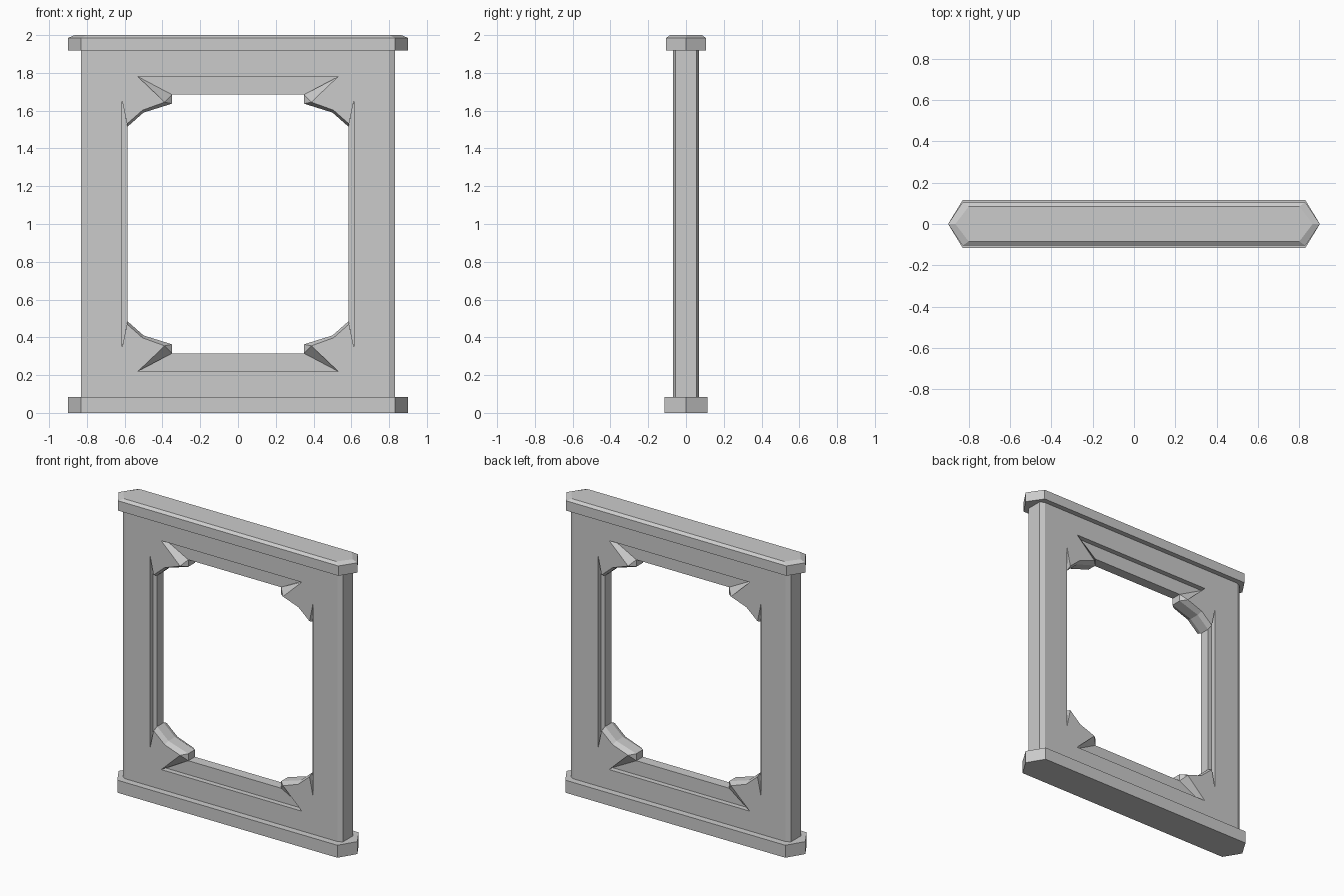
import bpy
import bmesh

cube = bpy.data.objects.get("Cube")
if cube:
    bpy.data.objects.remove(cube)

stone = bpy.data.materials.new("pale_grey_stone")
stone.use_nodes = True
GREY = (0.6, 0.6, 0.6, 1)
stone.diffuse_color = GREY
stone.node_tree.nodes["Principled BSDF"].inputs["Base Color"].default_value = GREY


def finish(name, bm):
    bmesh.ops.recalc_face_normals(bm, faces=bm.faces[:])
    mesh = bpy.data.meshes.new(name)
    bm.to_mesh(mesh)
    bm.free()
    mesh.materials.append(stone)
    bpy.context.collection.objects.link(bpy.data.objects.new(name, mesh))


def bridge(bm, a, b):
    """Join two equal closed rings of vertices, skipping repeated ones."""
    for i in range(len(a)):
        j = (i + 1) % len(a)
        corners = list(dict.fromkeys([a[i], a[j], b[j], b[i]]))
        if len(corners) > 2:
            bm.faces.new(corners)


# Pointed slabs: rings are (tip x, shoulder x, half depth, z)
def slab(name, rings):
    bm = bmesh.new()
    loops = []
    for tip, shoulder, y, z in rings:
        plan = [(tip, 0), (shoulder, y), (-shoulder, y),
                (-tip, 0), (-shoulder, -y), (shoulder, -y)]
        loops.append([bm.verts.new((px, py, z)) for px, py in plan])
    for a, b in zip(loops, loops[1:]):
        bridge(bm, a, b)
    bm.faces.new(loops[0])
    bm.faces.new(loops[-1])
    finish(name, bm)


slab("base_slab", [(0.9, 0.83, 0.115, 0), (0.9, 0.83, 0.115, 0.085)])
slab("top_slab", [(0.9, 0.83, 0.105, 1.918), (0.9, 0.83, 0.105, 1.985),
                  (0.865, 0.8, 0.085, 2.0)])


# Window frame: one quarter of the opening, mirrored around its centre
FACE_Y, STEP_Y, MID_Z = 0.07, 0.035, 1.0
face_quarter = [(0.53, 0.78), (0.388, 0.645), (0.388, 0.645),
                (0.505, 0.603), (0.588, 0.53), (0.615, 0.66)]
step_quarter = [(0.53, 0.78), (0.35, 0.685), (0.35, 0.637),
                (0.5, 0.59), (0.585, 0.515), (0.615, 0.66)]


def four_way(quarter):
    back = quarter[::-1]
    return (quarter + [(x, -z) for x, z in back]
            + [(-x, -z) for x, z in quarter] + [(-x, z) for x, z in back])


def ring(bm, points, y):
    made = {}
    for p in points:
        if p not in made:
            made[p] = bm.verts.new((p[0], y, p[1] + MID_Z))
    return [made[p] for p in points]


def rectangle(x, z):
    return [(x, z), (x, -z), (-x, -z), (-x, z)]


bm = bmesh.new()
outer, holes = [], []
for side in (-1, 1):
    rim = ring(bm, rectangle(0.8, 0.95), side * FACE_Y)
    edge = ring(bm, rectangle(0.83, 0.95), side * 0.055)
    face = ring(bm, four_way(face_quarter), side * FACE_Y)
    step = ring(bm, four_way(step_quarter), side * STEP_Y)
    # Chamfered outer edge and the sloping walls of the recess
    bridge(bm, rim, edge)
    bridge(bm, face, step)
    # Flat face around the opening
    border = []
    for loop in (rim, list(dict.fromkeys(face))):
        for i, v in enumerate(loop):
            pair = (v, loop[(i + 1) % len(loop)])
            border.append(bm.edges.get(pair) or bm.edges.new(pair))
    bmesh.ops.triangle_fill(bm, edges=border, use_beauty=True,
                            normal=(0, side, 0))
    # Recessed strips: right, bottom, left, top
    n = len(step)
    for k in (4, 10, 16, 22):
        bm.faces.new([step[(k + d) % n] for d in range(4)])
    outer.append(edge)
    holes.append([v for i, v in enumerate(step) if i % 6 not in (0, 5)])
bridge(bm, *outer)
bridge(bm, *holes)
finish("window_frame", bm)
